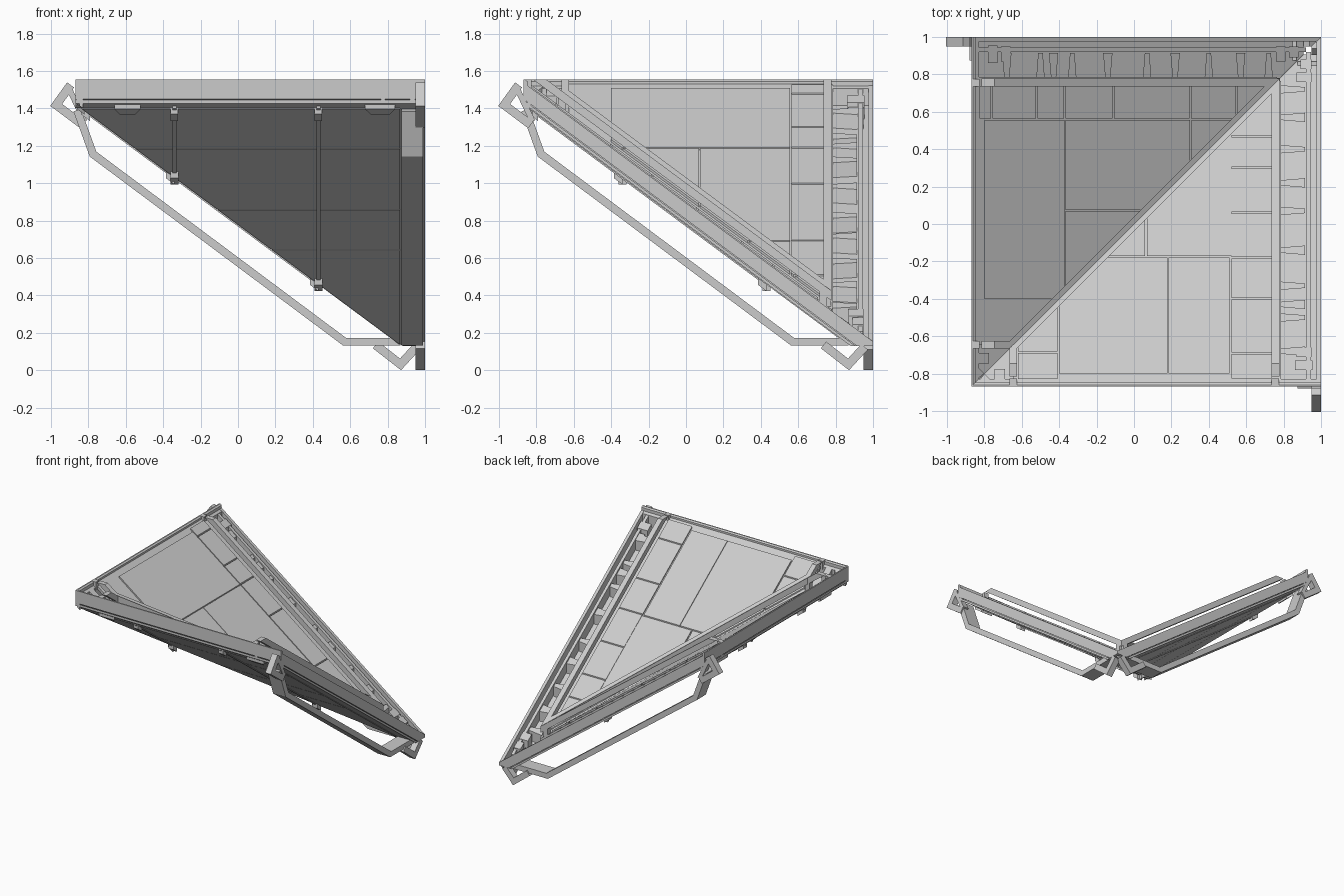
import bpy, bmesh, math
from mathutils import Vector

if "Cube" in bpy.data.objects:
    bpy.data.objects.remove(bpy.data.objects["Cube"])

LO, HI = -0.87, 1.0          # plan extents of the roof corner
ZMIN, ZMAX = 0.13, 1.553     # level trims at eave and ridge


def g(y):
    return 0.776 - 0.741 * y


def finish(name, solids, trim=True, slopes=(False, True)):
    """Each solid is (bottom ring, top ring), repeated across the x = y valley by swapping x and y."""
    bm = bmesh.new()
    for swap in slopes:
        for bot, top in solids:
            rings = [[bm.verts.new((p[1], p[0], p[2]) if swap else p) for p in r] for r in (bot, top)]
            a, b = rings
            n = len(a)
            bm.faces.new(a[::-1])
            bm.faces.new(b)
            for i in range(n):
                bm.faces.new((a[i], a[(i + 1) % n], b[(i + 1) % n], b[i]))
    if trim:
        for z, d in ((ZMAX, 1), (ZMIN, -1)):
            bmesh.ops.bisect_plane(bm, geom=bm.verts[:] + bm.edges[:] + bm.faces[:], dist=1e-5,
                                   plane_co=(0, 0, z), plane_no=(0, 0, d), clear_outer=True)
            edges = [e for e in bm.edges if e.is_boundary]
            if edges:
                bmesh.ops.holes_fill(bm, edges=edges, sides=0)
    bmesh.ops.recalc_face_normals(bm, faces=bm.faces[:])
    me = bpy.data.meshes.new(name)
    bm.to_mesh(me)
    bm.free()
    ob = bpy.data.objects.new(name, me)
    bpy.context.collection.objects.link(ob)
    return ob


def slab(poly, h0, h1):
    """Plan polygon laid on the slope between two vertical offsets."""
    return ([(x, y, g(y) + h0) for x, y in poly], [(x, y, g(y) + h1) for x, y in poly])


def rect(x0, x1, y0, y1):
    return [(x0, y0), (x1, y0), (x1, y1), (x0, y1)]


def clip(poly, off):
    """Keep the part of a plan polygon where x - y >= off."""
    out = []
    for i, p in enumerate(poly):
        q = poly[(i + 1) % len(poly)]
        dp, dq = p[0] - p[1] - off, q[0] - q[1] - off
        if dp >= 0:
            out.append(p)
        if dp * dq < 0:
            t = dp / (dp - dq)
            out.append((p[0] + t * (q[0] - p[0]), p[1] + t * (q[1] - p[1])))
    return out


def clipped(rects, off, h0, h1):
    polys = [clip(rect(*r), off) for r in rects]
    return [slab(p, h0, h1) for p in polys if len(p) > 2]


def bars(path, t, x0, x1):
    """Mitred flat bar following a (y, z) path, spanning x0..x1."""
    pts = [Vector(p) for p in path]
    sides = []
    for i, p in enumerate(pts):
        d0 = (p - pts[i - 1]).normalized() if i else None
        d1 = (pts[i + 1] - p).normalized() if i < len(pts) - 1 else None
        d0, d1 = d0 or d1, d1 or d0
        n0, n1 = Vector((-d0.y, d0.x)), Vector((-d1.y, d1.x))
        m = (n0 + n1).normalized()
        m *= t / 2 / m.dot(n1)
        sides.append((p - m, p + m))
    res = []
    for (a, b), (c, d) in zip(sides, sides[1:]):
        q = (a, c, d, b)
        res.append(([(x0, *v) for v in q], [(x1, *v) for v in q]))
    return res


# Roof deck: thin lower skin and a raised upper skin on each slope
finish("lower_deck", [slab([(LO, LO), (HI, LO), (HI, HI)], 0.006, 0.025)])
finish("upper_deck", clipped([(-0.645, 0.78, LO + 0.01, 0.78)], 0, 0.10, 0.125))

# Cladding plates on the upper face; the two slopes have different layouts
ys = [-0.83, -0.69, -0.40, -0.18, 0.06, 0.30, 0.47, 0.75]
south = [(-0.40, 0.18, -0.80, -0.18), (0.184, 0.51, -0.80, -0.18),
         (-0.395, 0.06, -0.172, 0.3), (0.07, 0.52, -0.172, 0.60)]
south += [(0.522, 0.735, a + 0.004, b - 0.004) for a, b in zip(ys, ys[1:])]
south += [(-0.62, -0.41, -0.83, -0.69), (-0.62, -0.41, -0.682, -0.4)]
finish("south_plates", clipped(south, 0.03, 0.12, 0.136), slopes=(False,))
ys = [-0.83, -0.76, -0.52, -0.37, -0.11, 0.30, 0.55, 0.75]
west = [(-0.40, 0.555, -0.80, -0.372), (-0.40, 0.07, -0.366, 0.30), (0.074, 0.555, -0.366, 0.30),
        (0.30, 0.555, 0.308, 0.55)]
west += [(0.563, 0.735, a + 0.004, b - 0.004) for a, b in zip(ys, ys[1:])]
finish("west_plates", clipped(west, 0.03, 0.12, 0.139), slopes=(True,))

# Cladding plates on the underside
xs, rows = [-0.86, -0.345, 0.425, 0.87], [-0.84, -0.55, -0.11, 0.18, 0.87]
under = [(a + 0.004, b - 0.004, c + 0.003, d - 0.003)
         for a, b in zip(xs, xs[1:]) for c, d in zip(rows, rows[1:])]
finish("underside_plates", clipped(under, 0.004, 0.0, 0.01))

# Perimeter frame: ridge beam, rake walls, channel
finish("ridge_beam", [slab(rect(LO, HI, LO, LO + 0.022), 0.03, 0.14),
                      slab(rect(LO, HI, LO + 0.022, LO + 0.04), 0.01, 0.115)])
finish("rake_walls", [slab(clip(rect(0.975, HI, LO, HI), 0), 0.03, 0.118),
                      slab(rect(0.92, 0.945, LO, 0.92), 0.01, 0.112),
                      slab(rect(0.765, 0.785, LO, 0.765), 0.02, 0.12)])

# Tapered blocks in the rake channel
blocks = []
for i, y in enumerate([-0.68, -0.50, -0.43, -0.33, -0.14, 0.07, 0.22, 0.40, 0.57, 0.72]):
    a, b = (0.022, 0.012) if i % 2 else (0.014, 0.025)
    blocks.append(slab([(0.785, y - a), (0.915, y - b), (0.915, y + b), (0.785, y + a)], 0.025, 0.105))
finish("channel_blocks", blocks)

# Raised rail running beside the channel and back along the valley
r0, r1 = 0.172, 0.225
rail = [slab(rect(0.735, 0.777, LO + 0.005, 0.75), r0, r1),
        slab([(-0.665, -0.665), (-0.625, -0.665), (0.777, 0.737), (0.777, 0.777)], r0, r1),
        slab(rect(-0.665, -0.625, LO + 0.005, -0.645), r0, r1)]
rail += [slab(rect(x - 0.02, x + 0.02, y - 0.02, y + 0.02), 0.10, r0 + 0.005)
         for x, y in ((0.756, 0.735), (-0.645, -0.665), (0.756, -0.845), (-0.645, -0.845))]
finish("raised_rail", rail)

# Small fittings in the open corners
finish("corner_fittings", [slab(rect(-0.745, -0.69, -0.84, -0.775), 0.02, 0.115),
                           slab([(-0.83, -0.84), (-0.76, -0.84), (-0.80, -0.80)], 0.02, 0.12),
                           slab(rect(0.86, 0.955, -0.78, -0.73), 0.02, 0.115),
                           slab(rect(0.87, 0.95, -0.71, -0.66), 0.02, 0.105),
                           slab(rect(0.87, 0.95, 0.76, 0.81), 0.02, 0.115),
                           slab(rect(0.89, 0.95, 0.83, 0.88), 0.02, 0.12)])

# Straps and clips under the deck
clips = []
for x in (-0.34, 0.43):
    clips.append(slab(rect(x - 0.01, x + 0.01, -0.85, x - 0.02), -0.008, 0.01))
    clips.append(slab(rect(x - 0.02, x + 0.02, -0.84, -0.79), -0.03, 0.02))
    clips.append(slab(rect(x - 0.022, x + 0.022, x - 0.045, x), -0.035, 0.01))
for x0, x1 in ((-0.66, -0.52), (0.68, 0.84)):
    clips.append(slab([(x0, -0.86), (x1, -0.86), (x1 - 0.03, -0.82), (x0 + 0.03, -0.82)], -0.018, 0.02))
finish("underside_clips", clips)

# Hanging rake brace: long bar with angled ends
finish("rake_brace", bars([(-0.86, 1.39), (-0.775, 1.155), (0.57, 0.152), (0.87, 0.152)],
                          0.042, 0.875, 0.99), trim=False)

# Open triangular end brackets of the brace
up = [(-0.895, 1.525), (-0.972, 1.418), (-0.83, 1.312)]
low = [(0.955, 0.125), (0.869, 0.031), (0.735, 0.135)]
tie = [(-0.905, 1.51), (-0.82, 1.33)]
finish("brace_brackets", bars(up, 0.046, 0.95, HI) + bars(low, 0.046, 0.95, HI)
       + bars(tie, 0.03, 0.95, HI), trim=False)
